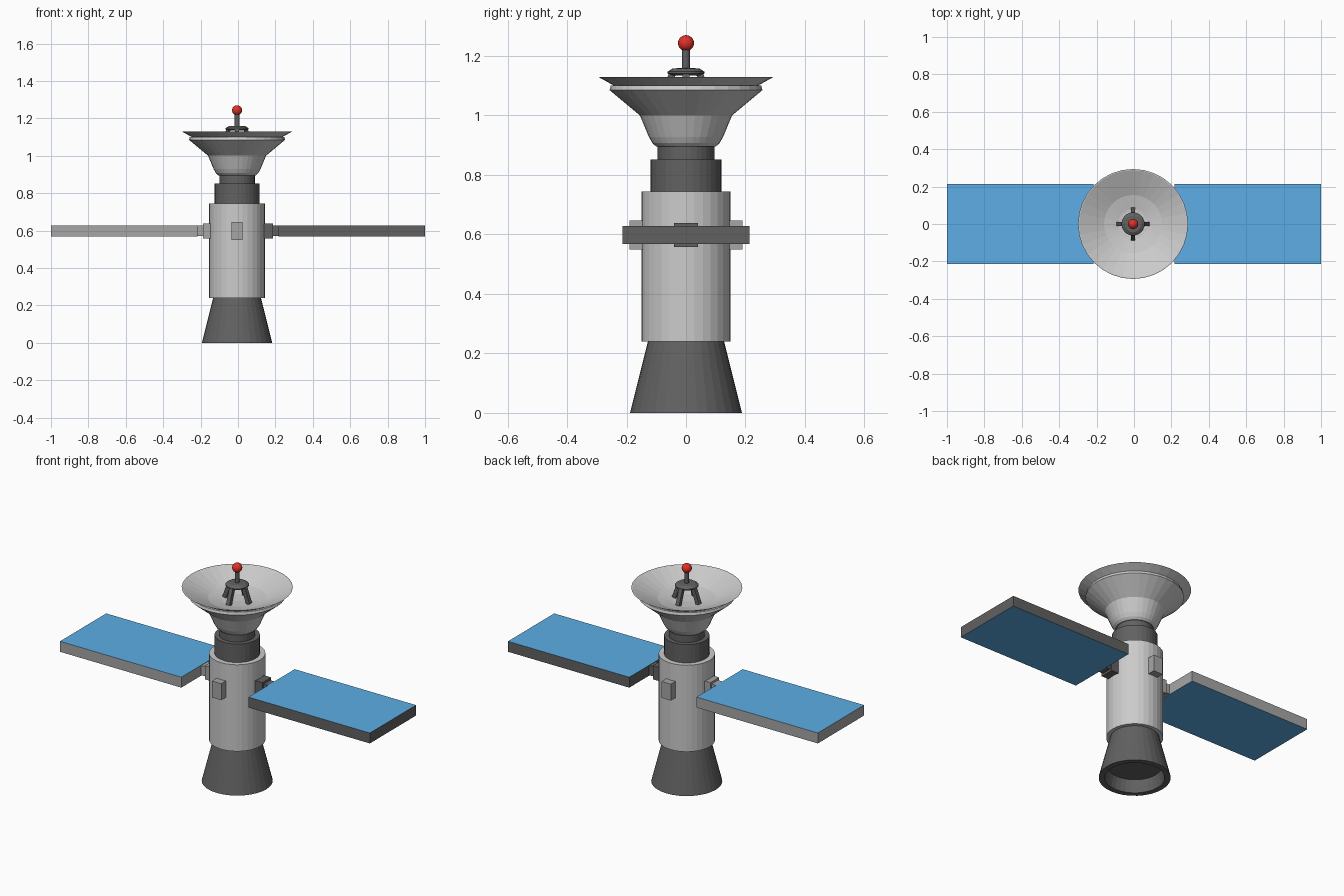
import bpy, bmesh, math
from mathutils import Vector, Matrix

if "Cube" in bpy.data.objects:
    bpy.data.objects.remove(bpy.data.objects["Cube"])

CX = -0.005  # body axis


def material(name, rgb):
    m = bpy.data.materials.new(name)
    m.diffuse_color = (*rgb, 1)
    m.use_nodes = True
    m.node_tree.nodes["Principled BSDF"].inputs["Base Color"].default_value = m.diffuse_color
    return m


DARK = material("dark_grey", (0.12, 0.12, 0.12))
MID = material("mid_grey", (0.38, 0.38, 0.38))
BLUE = material("solar_blue", (0.11, 0.42, 0.8))
RED = material("beacon_red", (0.75, 0.03, 0.02))


def finish(name, bm, mats=()):
    bmesh.ops.recalc_face_normals(bm, faces=bm.faces)
    me = bpy.data.meshes.new(name)
    bm.to_mesh(me)
    bm.free()
    for m in mats:
        if m:
            me.materials.append(m)
    ob = bpy.data.objects.new(name, me)
    bpy.context.collection.objects.link(ob)
    return ob


def lathe(name, profile, mat=None, sides=32):
    """Spin a closed (radius, z) profile that starts and ends on the axis."""
    bm = bmesh.new()
    vs = [bm.verts.new((r, 0, z)) for r, z in profile]
    es = [bm.edges.new(p) for p in zip(vs, vs[1:])]
    bmesh.ops.spin(bm, geom=vs + es, cent=(0, 0, 0), axis=(0, 0, 1),
                   angle=math.tau, steps=sides, use_merge=True)
    bmesh.ops.remove_doubles(bm, verts=bm.verts, dist=1e-5)
    bmesh.ops.translate(bm, verts=bm.verts, vec=(CX, 0, 0))
    return finish(name, bm, [mat])


def box(name, lo, hi, mats=()):
    lo, hi = Vector(lo), Vector(hi)
    bm = bmesh.new()
    bmesh.ops.create_cube(bm, size=1, matrix=Matrix.Translation((lo + hi) / 2)
                          @ Matrix.Diagonal((*(hi - lo), 1)))
    if len(mats) > 1:  # second material covers top and bottom
        bm.normal_update()
        for f in bm.faces:
            f.material_index = int(abs(f.normal.z) > 0.5)
    return finish(name, bm, mats)


# Hollow engine nozzle and stacked body
lathe("engine_nozzle", [(0, 0.07), (0.142, 0.07), (0.157, 0), (0.188, 0),
                        (0.128, 0.24), (0, 0.24)], DARK)
lathe("main_body", [(0, 0.24), (0.149, 0.24), (0.149, 0.745), (0, 0.745)])
lathe("lower_neck", [(0, 0.745), (0.12, 0.745), (0.12, 0.852), (0, 0.852)], DARK)
lathe("upper_neck", [(0, 0.852), (0.095, 0.852), (0.095, 0.9), (0, 0.9)], DARK)

# Dish: stepped bowl outside, shallow bowl inside
lathe("dish", [(0, 0.895), (0.1, 0.895), (0.113, 0.907), (0.125, 0.928),
               (0.155, 1.0), (0.257, 1.085), (0.253, 1.1), (0.242, 1.1),
               (0.294, 1.129), (0.288, 1.129), (0.155, 1.069),
               (0.08, 1.053), (0, 1.048)])

# Antenna on four splayed legs
lathe("antenna_disc", [(0, 1.134), (0.045, 1.134), (0.062, 1.141),
                       (0.062, 1.147), (0.045, 1.158), (0, 1.16)], DARK, 24)
lathe("antenna_rod", [(0, 1.15), (0.013, 1.15), (0.013, 1.23), (0, 1.23)], DARK, 16)
for i in range(4):
    bm = bmesh.new()
    top, foot = Vector((0.045, 0, 1.142)), Vector((0.077, 0, 1.053))
    turn = Matrix.Translation((CX, 0, 0)) @ Matrix.Rotation(i * math.pi / 2, 4, 'Z')
    tilt = (top - foot).to_track_quat('Z', 'Y').to_matrix().to_4x4()
    bmesh.ops.create_cube(bm, size=1, matrix=turn @ Matrix.Translation((top + foot) / 2)
                          @ tilt @ Matrix.Diagonal((0.023, 0.023, (top - foot).length, 1)))
    finish(f"antenna_leg_{i + 1}", bm, [DARK])
bm = bmesh.new()
bmesh.ops.create_uvsphere(bm, u_segments=20, v_segments=12, radius=0.027,
                          matrix=Matrix.Translation((CX, 0, 1.243)))
ball = finish("beacon_ball", bm, [RED])
ball.data.shade_smooth()

# Solar wings with mounts, one per side
for side, s, frame in (("left", -1, MID), ("right", 1, DARK)):
    def wing_part(name, x0, x1, hy, z0, z1, mats):
        a, b = sorted((s * x0, s * x1))
        box(f"{side}_{name}", (a, -hy, z0), (b, hy, z1), mats)
    wing_part("mount", 0.13, 0.186, 0.04, 0.558, 0.638, [frame])
    wing_part("link", 0.18, 0.222, 0.03, 0.57, 0.626, [frame])
    wing_part("solar_panel", 0.217, 1.0, 0.213, 0.567, 0.628, [frame, BLUE])

# Equipment blocks on front and back of the body
for name, y0, y1, mat in (("front_block", -0.19, -0.13, MID),
                          ("back_block", 0.13, 0.19, MID)):
    box(name, (CX - 0.03, y0, 0.55), (CX + 0.03, y1, 0.646), [mat])
